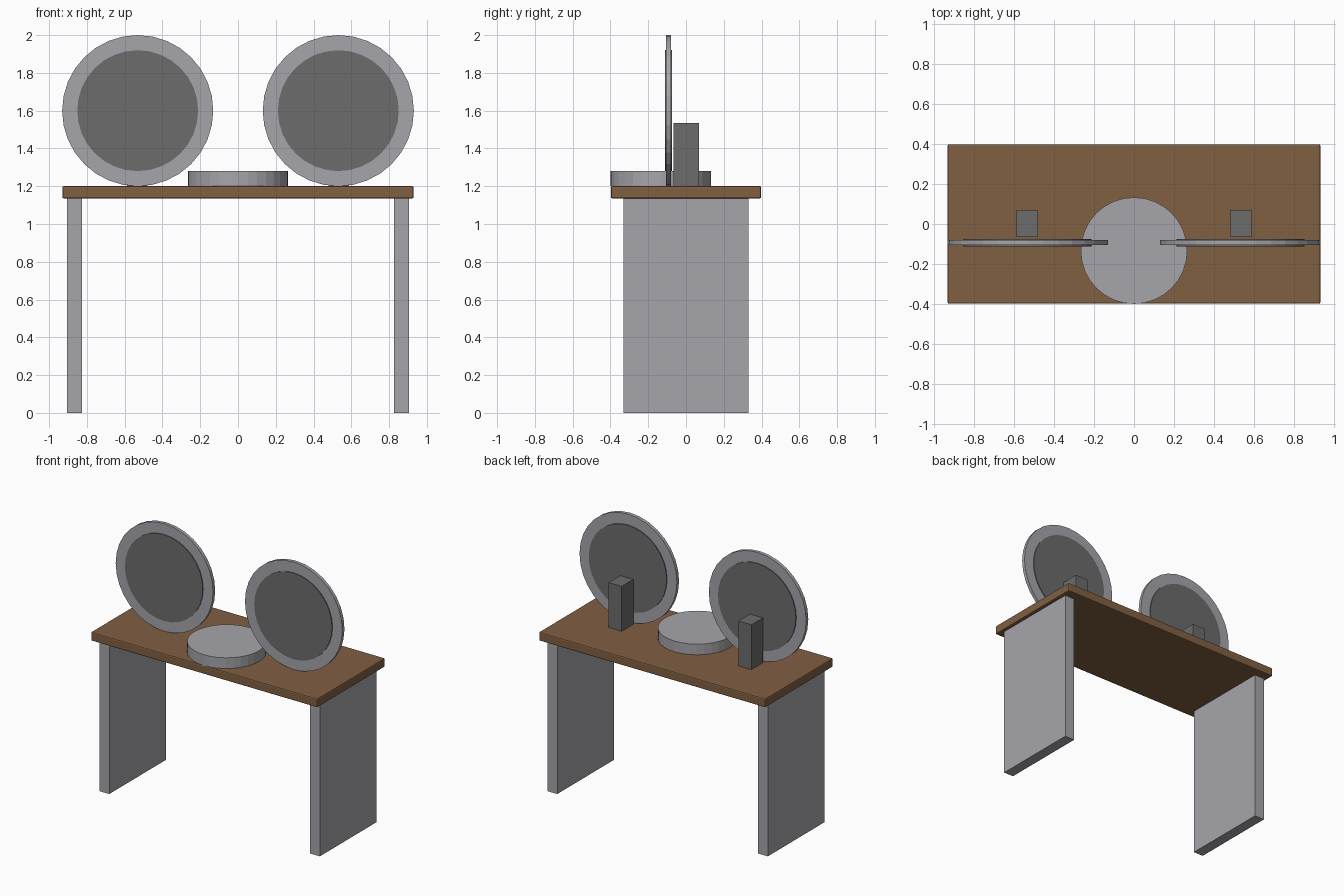
import bpy
import math

cube = bpy.data.objects.get("Cube")
if cube:
    bpy.data.objects.remove(cube, do_unlink=True)


def material(name, color):
    m = bpy.data.materials.new(name)
    m.diffuse_color = (*color, 1)
    m.use_nodes = True
    m.node_tree.nodes["Principled BSDF"].inputs["Base Color"].default_value = (*color, 1)
    return m


wood = material("brown_wood", (0.22, 0.115, 0.055))
metal = material("light_grey", (0.38, 0.38, 0.41))
dark = material("dark_grey", (0.15, 0.15, 0.152))


def finish(name, mat):
    ob = bpy.context.object
    ob.name = name
    ob.data.materials.append(mat)
    return ob


def box(name, mat, center, size):
    bpy.ops.mesh.primitive_cube_add(size=1, location=center)
    ob = finish(name, mat)
    ob.scale = size
    bpy.ops.object.transform_apply(location=False, rotation=False, scale=True)
    return ob


def disc(name, mat, center, radius, depth, upright=False):
    bpy.ops.mesh.primitive_cylinder_add(
        vertices=32, radius=radius, depth=depth, location=center,
        rotation=(math.pi / 2 if upright else 0, 0, 0))
    return finish(name, mat)


# Table top with softly rounded edges
top = box("table_top", wood, (0, 0, 1.168), (1.86, 0.796, 0.065))
bevel = top.modifiers.new("edge_bevel", "BEVEL")
bevel.width = 0.008
bevel.segments = 2

# Round seat pad on the table
disc("round_pad", metal, (0, -0.133, 1.24), 0.266, 0.08)

# Panel legs, upright discs and posts, on both sides
for side, s in (("left", 1), ("right", -1)):
    box(side + "_leg", metal, (s * 0.865, 0, 0.568), (0.08, 0.664, 1.136))
    disc(side + "_disc_rim", metal, (s * 0.531, -0.093, 1.6), 0.4, 0.025, True)
    disc(side + "_disc_face", dark, (s * 0.531, -0.093, 1.6), 0.32, 0.038, True)
    box(side + "_post", dark, (s * 0.533, 0.002, 1.367), (0.107, 0.136, 0.334))
